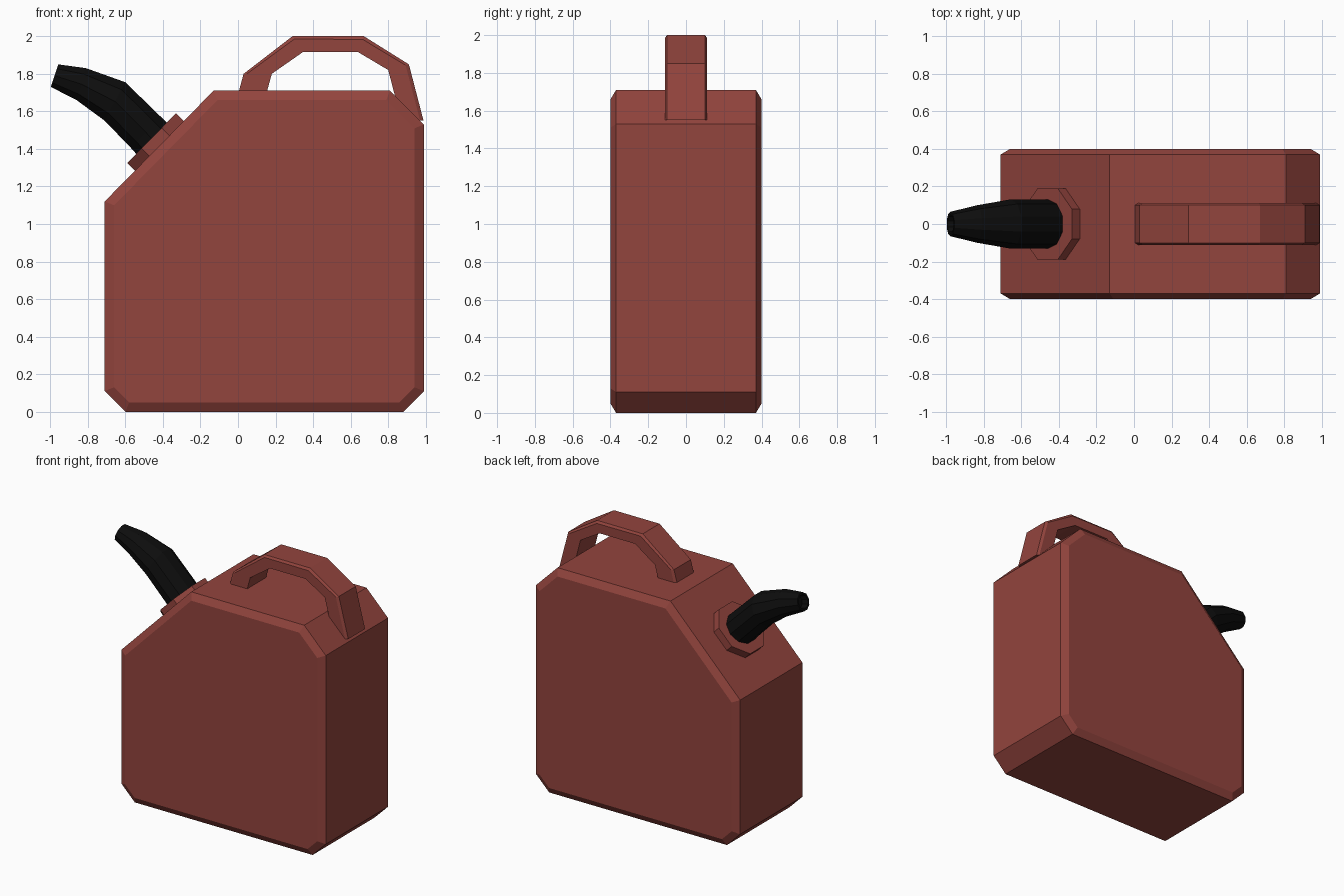
import bpy, bmesh, math
from mathutils import Vector

if "Cube" in bpy.data.objects:
    bpy.data.objects.remove(bpy.data.objects["Cube"])


def material(name, rgb):
    m = bpy.data.materials.new(name)
    m.diffuse_color = (*rgb, 1)
    m.use_nodes = True
    m.node_tree.nodes["Principled BSDF"].inputs["Base Color"].default_value = m.diffuse_color
    return m


RED = material("faded red plastic", (0.29, 0.058, 0.047))
BLACK = material("black rubber", (0.004, 0.004, 0.004))


def finish(bm, name, mat):
    bmesh.ops.recalc_face_normals(bm, faces=bm.faces[:])
    me = bpy.data.meshes.new(name)
    bm.to_mesh(me)
    bm.free()
    me.materials.append(mat)
    ob = bpy.data.objects.new(name, me)
    bpy.context.collection.objects.link(ob)
    return ob


def loft(bm, sections):
    """Skin closed rings together and cap both ends; returns the last cap."""
    rings = [[bm.verts.new(p) for p in s] for s in sections]
    n = len(rings[0])
    for a, b in zip(rings, rings[1:]):
        for i in range(n):
            j = (i + 1) % n
            bm.faces.new((a[i], a[j], b[j], b[i]))
    return bm.faces.new(rings[0][::-1]), bm.faces.new(rings[-1])


def ring(upper, lower, width, sides):
    """Ring spanning two silhouette points (x, z), half-width in y."""
    u, l = Vector((upper[0], 0, upper[1])), Vector((lower[0], 0, lower[1]))
    c, h = (u + l) / 2, (u - l) / 2
    k = 1 / math.cos(math.pi / sides)
    ang = [2 * math.pi * (i + 0.5) / sides for i in range(sides)]
    return [c + h * (math.cos(a) * k) + Vector((0, width * k * math.sin(a), 0)) for a in ang]


# Can body: side profile with bevelled broad faces
profile = [(-0.60, 0), (0.88, 0), (0.99, 0.11), (0.99, 1.53), (0.81, 1.71),
           (-0.13, 1.71), (-0.71, 1.12), (-0.71, 0.11)]
bm = bmesh.new()
caps = loft(bm, [[(x, y, z) for x, z in profile] for y in (-0.37, 0.37)])
bmesh.ops.recalc_face_normals(bm, faces=bm.faces[:])
bmesh.ops.inset_individual(bm, faces=list(caps), thickness=0.05, depth=0.03,
                           use_even_offset=True)
finish(bm, "can_body", RED)

# Carrying handle: outer/inner path points with chamfered outer edges
path = [((0.0, 1.69), (0.15, 1.69)), ((0.03, 1.80), (0.18, 1.80)),
        ((0.29, 2.0), (0.345, 1.915)), ((0.67, 2.0), (0.64, 1.915)),
        ((0.91, 1.85), (0.80, 1.82)), ((0.988, 1.55), (0.87, 1.55))]
bm = bmesh.new()
sections = []
for (ox, oz), (ix, iz) in path:
    o, i = Vector((ox, 0, oz)), Vector((ix, 0, iz))
    e = o + (i - o).normalized() * 0.018
    sections.append([p + Vector((0, y, 0)) for p, y in
                     ((o, -0.1), (o, 0.1), (e, 0.112), (i, 0.112), (i, -0.112), (e, -0.112))])
loft(bm, sections)
finish(bm, "handle", RED)

# Octagonal collar on the sloped shoulder
bm = bmesh.new()
loft(bm, [ring((-0.26, 1.52), (-0.52, 1.255), 0.19, 8),
          ring((-0.33, 1.59), (-0.59, 1.325), 0.19, 8)])
finish(bm, "spout_collar", RED)

# Curved tapering spout with a recessed mouth
bm = bmesh.new()
stations = [((-0.36, 1.52), (-0.53, 1.36), 0.125), ((-0.405, 1.565), (-0.57, 1.405), 0.125),
            ((-0.60, 1.755), (-0.71, 1.55), 0.125), ((-0.81, 1.83), (-0.86, 1.66), 0.095),
            ((-0.957, 1.85), (-0.997, 1.73), 0.062)]
_, mouth = loft(bm, [ring(u, l, w, 10) for u, l, w in stations])
bmesh.ops.recalc_face_normals(bm, faces=bm.faces[:])
bmesh.ops.inset_individual(bm, faces=[mouth], thickness=0.014, use_even_offset=True)
bmesh.ops.inset_individual(bm, faces=[mouth], thickness=0.002, depth=-0.05)
finish(bm, "spout", BLACK)
